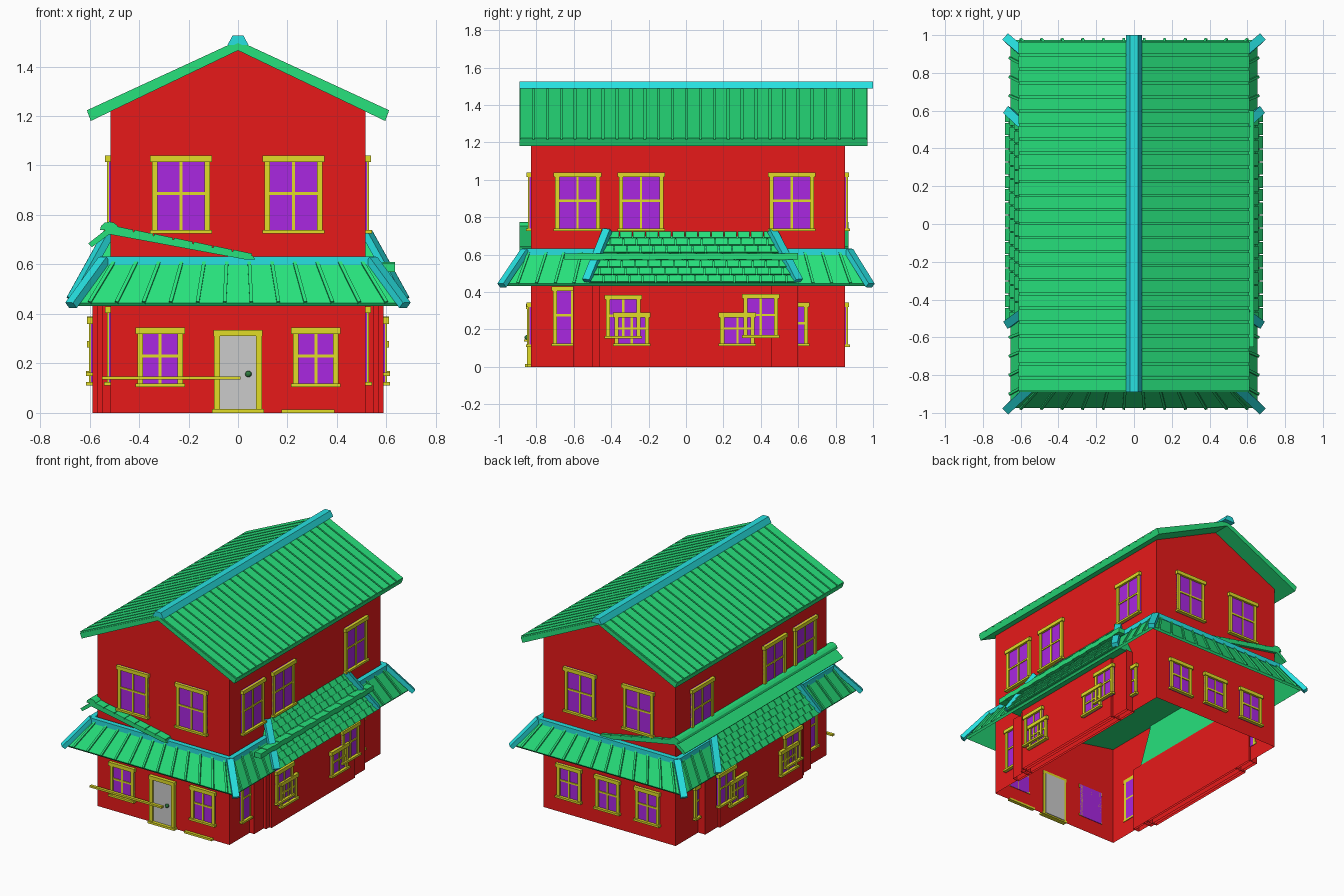
import bpy, bmesh, math
from mathutils import Vector, Matrix

if "Cube" in bpy.data.objects:
    bpy.data.objects.remove(bpy.data.objects["Cube"])


def mat(name, c):
    m = bpy.data.materials.new(name)
    m.diffuse_color = (*c, 1)
    m.use_nodes = True
    m.node_tree.nodes["Principled BSDF"].inputs["Base Color"].default_value = m.diffuse_color
    return m


RED = mat("red", (0.8, 0.01, 0.01))
GREEN = mat("green", (0.02, 0.75, 0.2))
CYAN = mat("cyan", (0.02, 0.75, 0.75))
YELLOW = mat("yellow", (0.75, 0.72, 0.02))
PURPLE = mat("purple", (0.4, 0.02, 0.75))
DARK = mat("dark_green", (0.03, 0.2, 0.05))


def finish(name, bm, m=None):
    bmesh.ops.recalc_face_normals(bm, faces=bm.faces)
    me = bpy.data.meshes.new(name)
    bm.to_mesh(me)
    bm.free()
    ob = bpy.data.objects.new(name, me)
    bpy.context.collection.objects.link(ob)
    if m:
        me.materials.append(m)
    return ob


def box(bm, lo, hi, mx=Matrix(), open_bottom=False):
    lo, hi = Vector(lo), Vector(hi)
    r = bmesh.ops.create_cube(bm, size=1, matrix=mx @ Matrix.Translation((lo + hi) / 2)
                              @ Matrix.Diagonal((*(hi - lo), 1)))
    if open_bottom:
        faces = {f for v in r["verts"] for f in v.link_faces}
        low = min(faces, key=lambda f: f.calc_center_median().z)
        bmesh.ops.delete(bm, geom=[low], context='FACES')


def bar(bm, a, b, w, h, up):
    # box running from a to b, w wide, h thick towards up
    a, b = Vector(a), Vector(b)
    x = (b - a).normalized()
    y = Vector(up).cross(x).normalized()
    z = x.cross(y)
    mx = Matrix.Translation(a) @ Matrix((x, y, z)).transposed().to_4x4()
    box(bm, (0, -w / 2, -h / 2), ((b - a).length, w / 2, h / 2), mx)


def prism(bm, pts, y0, y1, skip=-1):
    # x/z outline extruded along y, optionally leaving one side open
    A = [bm.verts.new((x, y0, z)) for x, z in pts]
    B = [bm.verts.new((x, y1, z)) for x, z in pts]
    bm.faces.new(A)
    bm.faces.new(B)
    for i in range(len(pts)):
        if i != skip:
            j = (i + 1) % len(pts)
            bm.faces.new((A[i], A[j], B[j], B[i]))


# House body, open underneath, with stepped side bays
bm = bmesh.new()
prism(bm, [(-.515, 0), (.515, 0), (.515, 1.22), (0, 1.475), (-.515, 1.22)], -.83, .85, skip=0)
finish("house_walls", bm, RED)
bm = bmesh.new()
for s in (-1, 1):
    for x, y0, y1 in ((.55, -.605, .6), (.57, -.5, .6), (.588, -.465, .46)):
        box(bm, (min(.5 * s, x * s), y0, 0), (max(.5 * s, x * s), y1, .46), open_bottom=True)
finish("side_bays", bm, RED)

# Main roof: slab, raised panels and ridge cap
bm = bmesh.new()
prism(bm, [(0, 1.465), (.595, 1.18), (.608, 1.215), (0, 1.495), (-.608, 1.215), (-.595, 1.18)], -.89, .97)
n = 25
step = 1.86 / n
for s in (-1, 1):
    for i in range(n):
        y = -.89 + step * (i + .5)
        bar(bm, (0, y, 1.495), (.607 * s, y, 1.215), step - .011, .018, (s * .42, 0, .9))
finish("main_roof", bm, GREEN)
bm = bmesh.new()
prism(bm, [(-.042, 1.488), (.042, 1.488), (.022, 1.525), (-.022, 1.525)], -.89, 1.0)
finish("ridge_cap", bm, CYAN)

# Skirt roof around the house
X0, X1, Z0, Z1 = .54, .655, .62, .445
TOP = [(-X0, -.86), (X0, -.86), (X0, .87), (-X0, .87)]
LOW = [(-X1, -.975), (X1, -.975), (X1, .975), (-X1, .975)]
bm = bmesh.new()
T = [bm.verts.new((*p, Z0)) for p in TOP]
L = [bm.verts.new((*p, Z1)) for p in LOW]
for i in range(4):
    j = (i + 1) % 4
    bm.faces.new((T[i], T[j], L[j], L[i]))
ob = finish("skirt_roof", bm, GREEN)
so = ob.modifiers.new("thickness", 'SOLIDIFY')
so.thickness = .02

bm = bmesh.new()
for s in (-1, 1):
    for i in range(12):
        x = -.6 + i * 1.2 / 11
        k = X0 / X1
        for ya, yb in ((-.86, -.975), (.87, .975)):
            if s > 0:
                bar(bm, (x * k, ya, Z0), (x, yb, Z1), .014, .02, (0, math.copysign(.8, ya), .6))
    for y in (-.9, -.8, -.7, -.6, .68, .78, .88):
        bar(bm, (X0 * s, y * .93, Z0), (X1 * s, y, Z1), .014, .02, (.8 * s, 0, .6))
finish("skirt_ribs", bm, GREEN)

# Cyan hips and top band
bm = bmesh.new()
for i in range(4):
    a, b = TOP[i], TOP[(i + 1) % 4]
    bar(bm, (*a, .615), (*b, .615), .035, .035, (0, 0, 1))
    sx, sy = math.copysign(1, a[0]), math.copysign(1, a[1])
    bar(bm, (a[0], a[1], .62), (.675 * sx, .985 * sy, .435), .045, .03, (sx, sy, 1))
for s in (-1, 1):
    for ya, yb in ((-.42, -.53), (.46, .6)):
        bar(bm, (.52 * s, ya, .73), (.67 * s, yb, .46), .045, .03, (s, yb, .8))
finish("hip_trim", bm, CYAN)

# Raised shingled roofs over the side bays
for s, label in ((-1, "left"), (1, "right")):
    bm = bmesh.new()
    for p in ((.5, -.42, .72), (.5, .46, .72), (.665, -.53, .45), (.665, .6, .45),
              (.5, -.53, .45), (.5, .6, .45)):
        bm.verts.new((p[0] * s, p[1], p[2]))
    bmesh.ops.convex_hull(bm, input=bm.verts[:])
    rows = 7
    for r in range(rows):
        t0, t1 = r / rows, (r + .93) / rows
        y0, y1 = -.41 - .1 * t1, .45 + .13 * t1
        a = y0 - (.035 if r % 2 else 0)
        while a < y1:
            lo, hi = max(a, y0), min(a + .064, y1)
            if hi - lo > .01:
                m = (lo + hi) / 2
                bar(bm, ((.505 + .165 * t0) * s, m, .725 - .275 * t0),
                    ((.514 + .165 * t1) * s, m, .725 - .275 * t1), hi - lo, .012, (.8 * s, 0, .5))
            a += .07
    finish(label + "_shingle_roof", bm, GREEN)

# Loose bar along the right shingles
bm = bmesh.new()
for i in range(18):
    y = -.65 + i * 1.25 / 18
    box(bm, (.585, y, .57 + .004 * (i % 2)), (.635, y + 1.25 / 18, .605 + .004 * (i % 2)))
finish("right_ledge", bm, GREEN)

# Low lean-to roof on the left, ridge running front to back
bm = bmesh.new()
prism(bm, [(-.605, .685), (-.59, .67), (-.52, .722), (.03, .62), (.07, .62), (.06, .635),
           (-.52, .752)], -.89, .87)
for i in range(7):
    x = -.5 + i * .08
    z = .752 - (x + .52) * .2
    bar(bm, (x, -.01, z), (x + .075, -.01, z - .016), 1.76, .016, (.2, 0, 1))
cap = [(-.52 + .038 * math.cos(k * math.pi / 6), .74 + .033 * math.sin(k * math.pi / 6)) for k in range(7)]
prism(bm, cap, -.89, .87)
finish("lean_to_roof", bm, GREEN)

# Windows: local x along the wall, local -y outward
WALL = {"front": (0, -.83, 0), "right": (.515, 0, 90), "back": (0, .85, 180), "left": (-.515, 0, -90),
        "right_bay": (.588, 0, 90), "left_bay": (-.588, 0, -90)}


def wall_matrix(wall):
    x, y, ang = WALL[wall]
    return Matrix.Translation((x, y, 0)) @ Matrix.Rotation(math.radians(ang), 4, 'Z')


def window(wall, pos, z0, z1, w):
    mx = wall_matrix(wall)
    u = {"f": pos, "r": pos, "b": -pos, "l": -pos}[wall[0]]
    a, b, f = u - w / 2 + .008, u + w / 2 - .008, .022
    bm = bmesh.new()
    box(bm, (a, -.006, z0), (b, .004, z1), mx)
    finish(wall + "_window_glass", bm, PURPLE)
    bm = bmesh.new()
    for lo, hi, za, zb, d in ((a, a + f, z0, z1, .015), (b - f, b, z0, z1, .015),
                              (a - .008, b + .008, z1 - .026, z1, .022),
                              (a - .008, b + .008, z0, z0 + .014, .026),
                              (u - .006, u + .006, z0, z1, .011),
                              (a, b, (z0 + z1) / 2 - .001, (z0 + z1) / 2 + .011, .012)):
        box(bm, (lo, -d, za), (hi, .004, zb), mx)
    finish(wall + "_window_frame", bm, YELLOW)


for wall in ("front", "back"):
    for x in (-.23, .225):
        window(wall, x, .725, 1.04, .25)
for x in (-.315, .315):
    window("front", x, .105, .345, .2)
for x in (-.3, .01, .31):
    window("back", x, .105, .345, .2)
for side in ("left", "right"):
    for y in (-.58, -.24, .565):
        window(side, y, .725, 1.04, .255)
    window(side, -.61, .11, .43, .22)
    window(side, .56, .11, .345, .2)
    for y, z0, z1 in ((-.335, .15, .385), (-.29, .11, .29), (.275, .11, .29), (.4, .155, .39)):
        window(side + "_bay", y, z0, z1, .2)

# Front door with frame, knob, rail and steps
bm = bmesh.new()
box(bm, (-.08, -.838, .01), (.08, -.82, .315))
finish("door", bm)
bm = bmesh.new()
for s in (-1, 1):
    box(bm, (.085 * s - .012, -.85, 0), (.085 * s + .012, -.825, .32))
box(bm, (-.1, -.855, .31), (.1, -.825, .335))
box(bm, (-.105, -.86, 0), (.105, -.825, .015))
finish("door_frame", bm, YELLOW)
bm = bmesh.new()
bmesh.ops.create_uvsphere(bm, u_segments=12, v_segments=8, radius=.013,
                          matrix=Matrix.Translation((.042, -.85, .157)))
finish("door_knob", bm, DARK)
bm = bmesh.new()
box(bm, (-.55, -.865, .134), (.01, -.845, .147))
box(bm, (.175, -.85, 0), (.39, -.825, .014))
finish("rail_and_step", bm, YELLOW)
